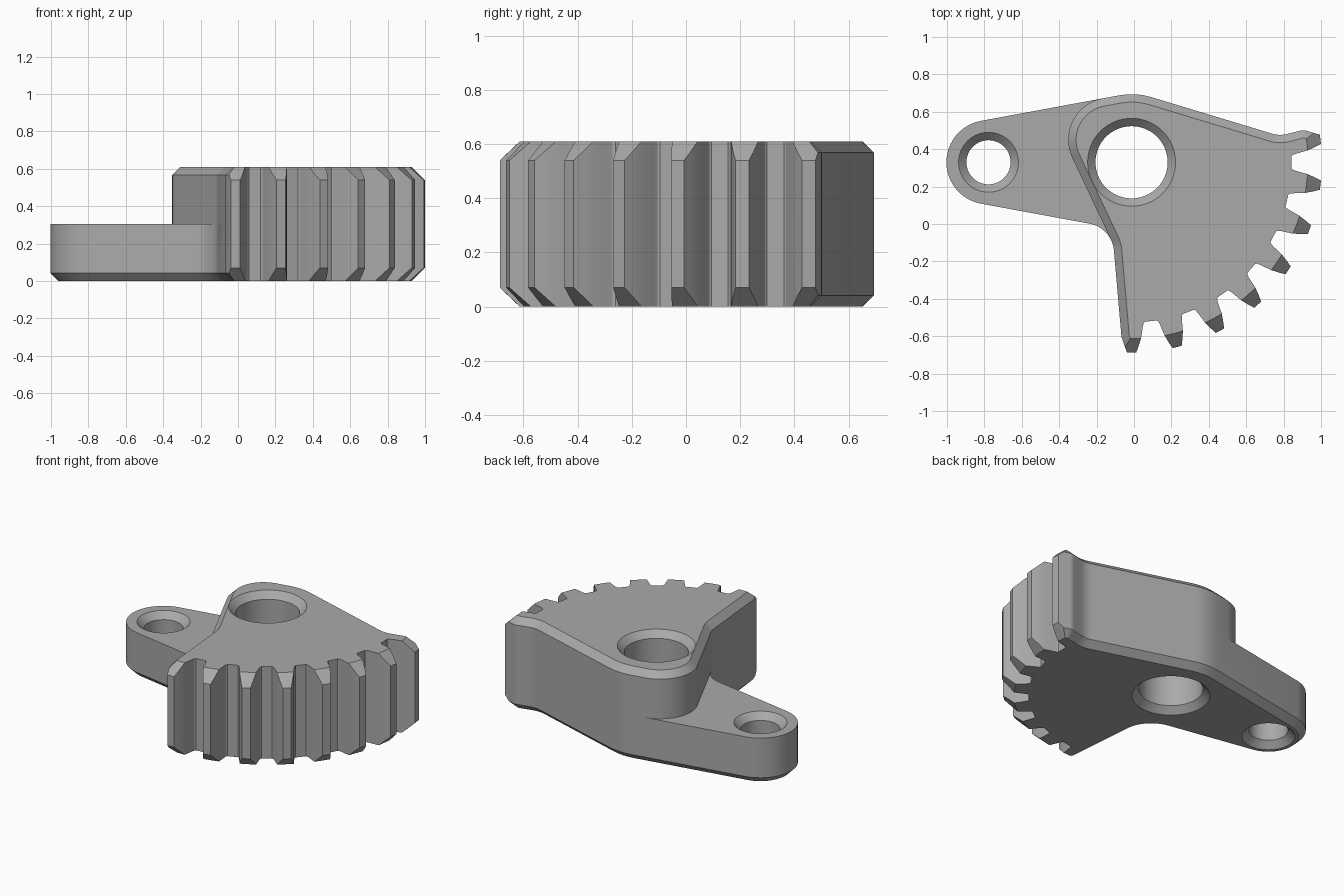
import bpy, bmesh
from math import sin, cos, tan, radians, pi
from mathutils import Vector

if "Cube" in bpy.data.objects:
    bpy.data.objects.remove(bpy.data.objects["Cube"], do_unlink=True)

HUB, EYE = Vector((-0.013, 0.33)), Vector((-0.778, 0.33))
HEIGHT, ARM_HEIGHT, BEVEL = 0.61, 0.305, 0.042
PITCH, TEETH = 2 * pi / 26, 8

steel = bpy.data.materials.new("plain grey")
steel.use_nodes = True
grey = (0.4, 0.4, 0.4, 1)
steel.diffuse_color = grey
steel.node_tree.nodes["Principled BSDF"].inputs["Base Color"].default_value = grey


def loft(name, rings):
    """Solid skinned through equal rings of points, capped at both ends."""
    bm = bmesh.new()
    loops = [[bm.verts.new(p) for p in ring] for ring in rings]
    n = len(loops[0])
    for a, b in zip(loops, loops[1:]):
        for i in range(n):
            j = (i + 1) % n
            bm.faces.new((a[i], a[j], b[j], b[i]))
    bm.faces.new(loops[0])
    bm.faces.new(loops[-1])
    bmesh.ops.recalc_face_normals(bm, faces=bm.faces)
    mesh = bpy.data.meshes.new(name)
    bm.to_mesh(mesh)
    bm.free()
    mesh.materials.append(steel)
    obj = bpy.data.objects.new(name, mesh)
    bpy.context.collection.objects.link(obj)
    return obj


def combine(target, tool, operation):
    mod = target.modifiers.new(operation, "BOOLEAN")
    mod.operation, mod.solver, mod.object = operation, "EXACT", tool
    bpy.context.view_layer.objects.active = target
    bpy.ops.object.modifier_apply(modifier=mod.name)
    bpy.data.objects.remove(tool, do_unlink=True)


def polar(centre, r, angle):
    return centre + Vector((cos(angle), sin(angle))) * r


def rounded(before, corners, after):
    """Path through (x, y, radius) corners with each one filleted."""
    pts = [Vector(before)] + [Vector(c[:2]) for c in corners] + [Vector(after)]
    path = []
    for p, c, n, corner in zip(pts, pts[1:], pts[2:], corners):
        r = corner[2]
        u, v = (p - c).normalized(), (n - c).normalized()
        if r == 0:
            path.append(c)
            continue
        half = u.angle(v) / 2
        centre = c + (u + v).normalized() * (r / sin(half))
        start, end = c + u * (r / tan(half)) - centre, c + v * (r / tan(half)) - centre
        turn = start.angle_signed(end)  # clockwise positive
        steps = max(3, int(abs(turn) / radians(6)))
        for k in range(steps + 1):
            a = -turn * k / steps
            path.append(centre + Vector((start.x * cos(a) - start.y * sin(a),
                                         start.x * sin(a) + start.y * cos(a))))
    return path


def inset(path, first_edge, d):
    """Move only the edges from first_edge onward inward by d."""
    n, out = len(path), []
    for i, p in enumerate(path):
        e1 = (p - path[i - 1]).normalized()
        e2 = (path[(i + 1) % n] - p).normalized()
        d1 = d if (i - 1) % n >= first_edge else 0
        d2 = d if i >= first_edge else 0
        n1, n2 = Vector((-e1.y, e1.x)), Vector((-e2.y, e2.x))
        det = n1.x * n2.y - n1.y * n2.x
        if abs(det) < 1e-3:
            out.append(p + n1 * d1)
        else:
            out.append(p + Vector((d1 * n2.y - d2 * n1.y, d2 * n1.x - d1 * n2.x)) / det)
    return out


def at(path, z):
    return [(p.x, p.y, z) for p in path]


# Toothed edge: half-tooth flank as (radius, half width)
flank = [(0.853, 0.072), (0.86, 0.065), (0.88, 0.06), (0.94, 0.051), (0.985, 0.037), (1.017, 0.025)]
teeth = []
for k in range(TEETH):
    a = -pi / 2 + k * PITCH
    out, side = Vector((cos(a), sin(a))), Vector((-sin(a), cos(a)))
    rise = flank[-1:] if k == 0 else flank
    fall = flank[-1:] if k == TEETH - 1 else flank[::-1]
    teeth += [HUB + out * r - side * w for r, w in rise]
    teeth += [HUB + out * r + side * w for r, w in fall]
edge = len(teeth) - 1

# Outlines: shared back edge and lower flank, with either the hub or the arm between
back = [(0.906, 0.503, 0.06), (0.778, 0.471, 0.15), (0.008, 0.704, 0.364)]
low = [(-0.11, -0.112, 0.15), (-0.067, -0.604, 0)]
hub_side = [(-0.455, 0.6185, 0.225)]
tilt = radians(100.5)
arm_side = []
for k in range(25):
    p = polar(EYE, 0.225, tilt + (2 * pi - 2 * tilt) * k / 24)
    arm_side.append((p.x, p.y, 0))
arm_side.append((-0.157, -0.013, 0.16))
upper = teeth + rounded(teeth[-1], back + hub_side + low, teeth[0])
lower = teeth + rounded(teeth[-1], back + arm_side + low, teeth[0])

# Lower plate with the arm, then the tall sector above it
body = loft("sector_gear_lever", [at(inset(lower, edge, BEVEL), 0), at(lower, BEVEL), at(lower, ARM_HEIGHT)])
sector = loft("sector", [at(upper, ARM_HEIGHT), at(upper, HEIGHT - BEVEL),
                         at(inset(upper, edge, BEVEL), HEIGHT)])
combine(body, sector, "UNION")

# Conical chamfer on the tooth tips, top and bottom
wedge = [(0.9, 0.6507), (1.06, 0.4993), (1.06, 0.6507)]
for flip in (False, True):
    rings = []
    for k in range(59):
        a = radians(-100 + 2 * k)
        rings.append([(*polar(HUB, r, a), HEIGHT - z if flip else z) for r, z in wedge])
    combine(body, loft("tip_cutter", rings), "DIFFERENCE")

# Countersunk bores
for centre, r, top in ((HUB, 0.193, HEIGHT), (EYE, 0.118, ARM_HEIGHT)):
    e = 0.02
    profile = [(r + BEVEL + e, -e), (r, BEVEL), (r, top - BEVEL), (r + BEVEL + e, top + e)]
    rings = [at([polar(centre, q, 2 * pi * k / 64) for k in range(64)], z) for q, z in profile]
    combine(body, loft("bore_cutter", rings), "DIFFERENCE")

bpy.ops.object.select_all(action="DESELECT")
body.select_set(True)
bpy.context.view_layer.objects.active = body
bpy.ops.object.shade_smooth_by_angle(angle=radians(25))
